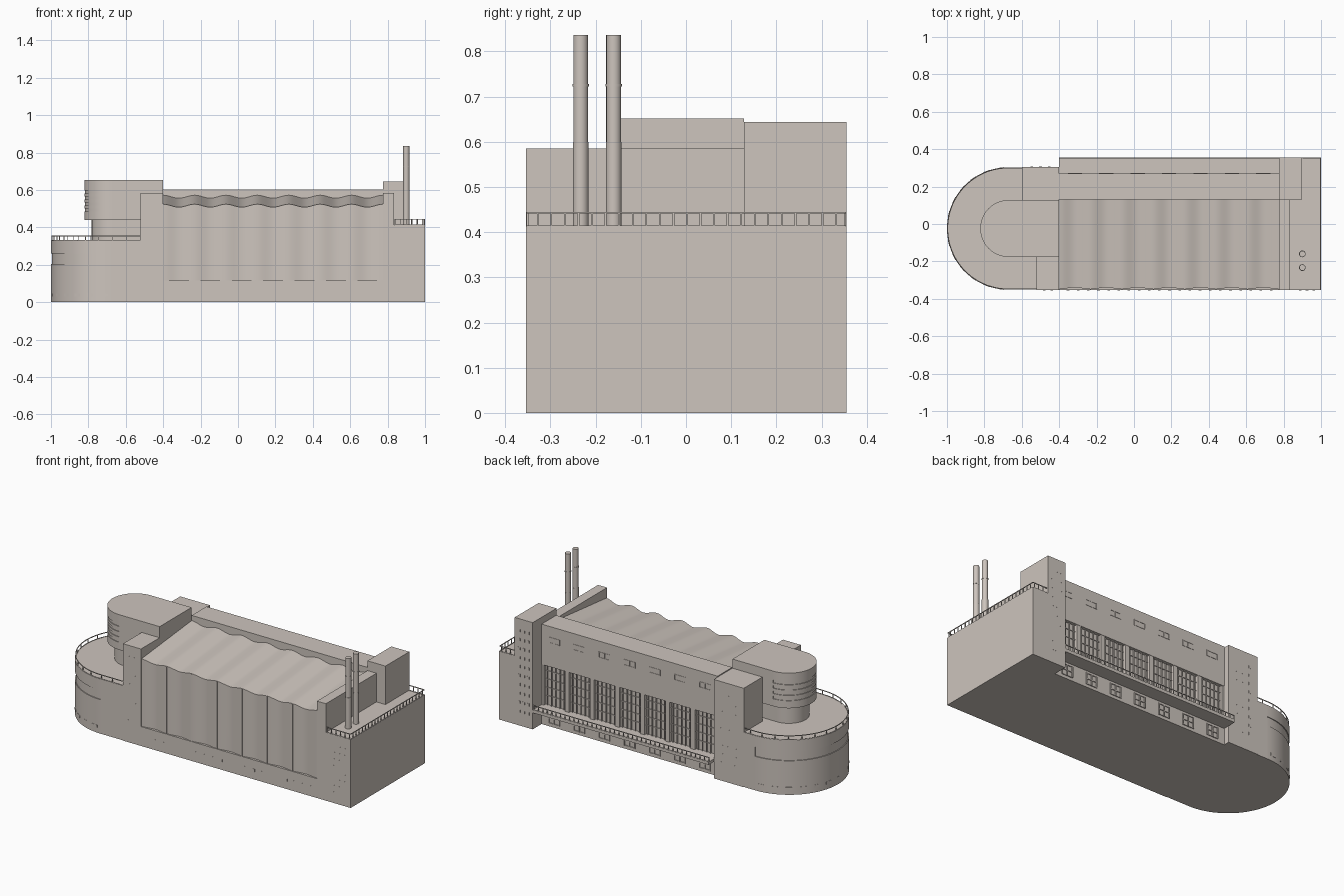
import bpy, bmesh, math
from mathutils import Vector

cube = bpy.data.objects.get("Cube")
if cube:
    bpy.data.objects.remove(cube, do_unlink=True)

stone = bpy.data.materials.new("warm_grey_stone")
stone.use_nodes = True
STONE = (0.61, 0.555, 0.51, 1)
stone.diffuse_color = STONE
stone.node_tree.nodes["Principled BSDF"].inputs["Base Color"].default_value = STONE
parts = []


def finish(name, bm):
    bmesh.ops.recalc_face_normals(bm, faces=bm.faces)
    mesh = bpy.data.meshes.new(name)
    bm.to_mesh(mesh)
    bm.free()
    mesh.materials.append(stone)
    ob = bpy.data.objects.new(name, mesh)
    bpy.context.collection.objects.link(ob)
    parts.append(ob)
    return ob


def add_box(bm, x, y, z):
    """Add a box given (min, max) on each axis."""
    made = bmesh.ops.create_cube(bm, size=1)["verts"]
    for v in made:
        v.co = Vector(((x[0] + x[1]) / 2 + v.co.x * (x[1] - x[0]),
                       (y[0] + y[1]) / 2 + v.co.y * (y[1] - y[0]),
                       (z[0] + z[1]) / 2 + v.co.z * (z[1] - z[0])))
    return made


def boxes(name, *specs):
    bm = bmesh.new()
    for s in specs:
        add_box(bm, *s)
    return finish(name, bm)


def raise_face(bm, corners, high):
    """Extrude a flat outline up to the given height."""
    face = bm.faces.new(corners)
    for v in bmesh.ops.extrude_face_region(bm, geom=[face])["geom"]:
        if isinstance(v, bmesh.types.BMVert):
            v.co.z = high


def half_discs(name, cx, cy, layers, steps=56):
    """Stack of half discs bulging to -x; each layer is (radius, low, high)."""
    bm = bmesh.new()
    for r, low, high in layers:
        angles = [math.pi / 2 + math.pi * i / steps for i in range(steps + 1)]
        raise_face(bm, [bm.verts.new((cx + r * math.cos(a), cy + r * math.sin(a), low))
                        for a in angles], high)
    return finish(name, bm)


def railing(name, path, low, high, gap, thick):
    """Posts along a path with a top rail and a bottom rail."""
    bm = bmesh.new()
    carry = 0.0
    for a, b in zip(path, path[1:]):
        a, b = Vector(a), Vector(b)
        d = b - a
        while carry <= d.length:
            p = a + d.normalized() * carry
            add_box(bm, (p.x - thick, p.x + thick), (p.y - thick, p.y + thick), (low, high))
            carry += gap
        carry -= d.length
        side = Vector((-d.y, d.x)).normalized() * thick
        for z in (low, high - 2 * thick):
            corners = [bm.verts.new((*q, z)) for q in (a - side, b - side, b + side, a + side)]
            raise_face(bm, corners, z + 2 * thick)
    return finish(name, bm)


FRONT, BACK, WALL = -0.354, 0.355, 0.27
HALL = (-0.4, 0.775)
BAYS = 7
BAY = (HALL[1] - HALL[0]) / BAYS

# Rounded west wing with a recessed window band
CX, CY, R = -0.673, -0.024, 0.327
half_discs("round_wing", CX, CY,
           [(R, 0, 0.205), (R - 0.005, 0.205, 0.26), (R, 0.26, 0.33)])
boxes("west_wing", ((CX, HALL[0]), (CY - R, CY + R), (0, 0.33)))

# Basement window plates around the round wing
bm = bmesh.new()
for i in range(13):
    a = math.pi / 2 + math.pi * (i + 0.5) / 13
    for v in add_box(bm, (R - 0.004, R + 0.001), (-0.018, 0.018), (0.03, 0.046)):
        x, y = v.co.x, v.co.y
        v.co.x = CX + x * math.cos(a) - y * math.sin(a)
        v.co.y = CY + x * math.sin(a) + y * math.cos(a)
finish("round_wing_windows", bm)

# Terrace railing following the rounded wing
rim = [(-0.52, CY - R + 0.004)]
for i in range(37):
    a = -math.pi / 2 - math.pi * i / 36
    rim.append((CX + (R - 0.004) * math.cos(a), CY + (R - 0.004) * math.sin(a)))
rim.append((-0.6, CY + R - 0.004))
railing("terrace_railing", rim, 0.328, 0.356, 0.075, 0.002)

# Overhanging rounded tower on a narrower stem
TX, TY, TR = -0.67, -0.024, 0.152
layers = [(TR, 0.44, 0.485)]
for i in range(4):
    z = 0.485 + i * 0.032
    layers += [(TR - 0.004, z, z + 0.016), (TR, z + 0.016, z + 0.032)]
layers.append((TR, 0.613, 0.652))
half_discs("tower_rounded_end", TX, TY, layers)
half_discs("tower_stem_end", TX, TY, [(0.112, 0.33, 0.44)])
boxes("tower_body", ((TX, HALL[0]), (TY - TR, TY + TR), (0.44, 0.652)),
      ((TX, HALL[0]), (TY - 0.112, TY + 0.112), (0.33, 0.44)))

# Stair blocks on each side of the tower
boxes("front_stair_block", ((-0.52, HALL[0]), (FRONT, TY - TR), (0, 0.585)))
boxes("back_stair_block", ((-0.6, HALL[0]), (TY + TR, 0.306), (0, 0.597)))

# East block, its two raised parts and roof railing
boxes("east_block", ((HALL[1], 1), (FRONT, BACK), (0, 0.412)))
boxes("east_parapet_wall", ((HALL[1], 0.835), (FRONT, 0.128), (0.41, 0.585)))
boxes("east_stair_tower", ((HALL[1], 0.895), (0.128, BACK), (0.41, 0.644)))
railing("east_railing", [(0.84, FRONT + 0.003), (0.997, FRONT + 0.003),
                         (0.997, BACK - 0.003), (0.9, BACK - 0.003)], 0.411, 0.445, 0.03, 0.002)

# Chimneys with a collar and a thicker foot
for label, y in (("front", -0.233), ("back", -0.16)):
    bm = bmesh.new()
    for r, low, high in ((0.0165, 0.41, 0.836), (0.018, 0.722, 0.728), (0.0175, 0.41, 0.6)):
        made = bmesh.ops.create_cone(bm, cap_ends=True, segments=20, radius1=r, radius2=r, depth=high - low)
        for v in made["verts"]:
            v.co += Vector((0.9, y, (low + high) / 2))
    finish(label + "_chimney", bm)

# Hall: plinth, core, wavy front facade and wavy sloping roof
boxes("front_plinth", (HALL, (FRONT, -0.3), (0, 0.117)))
boxes("hall_core", (HALL, (-0.325, 0.24), (0, 0.45)))
bm = bmesh.new()
rows = []
STEPS = BAYS * 12
for i in range(STEPS + 1):
    x = HALL[0] + (HALL[1] - HALL[0]) * i / STEPS
    w = math.cos(2 * math.pi * i / 12)
    y = FRONT + 0.010 - 0.005 * w
    rows.append([bm.verts.new(p) for p in ((x, y, 0.115), (x, y, 0.516 + 0.008 * w),
                                           (x, 0.13, 0.564 + 0.008 * w), (x, 0.13, 0.44))])
for a, b in zip(rows, rows[1:]):
    for k in range(3):
        bm.faces.new((a[k], b[k], b[k + 1], a[k + 1]))
finish("wavy_hall_shell", bm)

# Slim fins between the facade bays
boxes("facade_fins", *[((HALL[0] + BAY * i - 0.003, HALL[0] + BAY * i + 0.003),
                        (FRONT + 0.001, -0.33), (0.115, 0.522)) for i in range(1, BAYS)])

# Back aisle: recessed glazing under a solid upper wall, with piers
boxes("glazing_wall", (HALL, (0.2, WALL - 0.02), (0.105, 0.4)))
boxes("back_upper_wall", (HALL, (0.13, WALL), (0.36, 0.603)))
boxes("ground_floor_wall", (HALL, (0.2, WALL), (0, 0.11)))
piers, mullions, vents, doors = [], [], [], []
for i in range(BAYS + 1):
    x = HALL[0] + BAY * i
    piers.append(((max(x - 0.014, HALL[0]), min(x + 0.014, HALL[1])), (0.24, WALL - 0.002), (0.11, 0.365)))
for i in range(BAYS):
    left = HALL[0] + BAY * i
    mid = left + BAY / 2
    for k in range(1, 6):
        x = left + BAY * k / 6
        mullions.append(((x - 0.002, x + 0.002), (0.245, WALL - 0.012), (0.115, 0.362)))
    for z in (0.17, 0.22, 0.27, 0.32):
        mullions.append(((left, left + BAY), (0.245, WALL - 0.015), (z, z + 0.004)))
    # Frames around the small high windows
    for off in (-0.036, 0, 0.036):
        vents.append(((mid + off - 0.002, mid + off + 0.002), (WALL - 0.002, WALL + 0.002), (0.505, 0.537)))
    for z in (0.503, 0.535):
        vents.append(((mid - 0.038, mid + 0.038), (WALL - 0.002, WALL + 0.002), (z, z + 0.004)))
    # Ground floor window frames
    for off in (-0.035, 0, 0.035):
        doors.append(((mid + off - 0.003, mid + off + 0.003), (0.26, WALL + 0.006), (0.02, 0.085)))
    for z in (0.018, 0.05, 0.083):
        doors.append(((mid - 0.038, mid + 0.038), (0.26, WALL + 0.005), (z, z + 0.005)))
boxes("back_piers", *piers)
boxes("glazing_bars", *mullions)
boxes("high_window_frames", *vents)
boxes("ground_floor_frames", *doors)

# Balcony along the back with its railing
boxes("balcony", (HALL, (WALL - 0.03, BACK), (0.1, 0.117)))
railing("balcony_railing", [(HALL[0], BACK - 0.003), (HALL[1], BACK - 0.003)], 0.116, 0.145, 0.03, 0.002)


# Grids of small window plates on the plain walls
def window_grid(name, x0, x1, nx, z0, z1, nz, y):
    specs = []
    for i in range(nx):
        for k in range(nz):
            x = x0 + (x1 - x0) * (i + 0.5) / nx
            z = z0 + (z1 - z0) * (k + 0.5) / nz
            specs.append(((x - 0.007, x + 0.007), (y - 0.0005, y + 0.0005), (z - 0.008, z + 0.008)))
    return boxes(name, *specs)


window_grid("plinth_windows", -0.38, 0.76, 21, 0.04, 0.07, 1, FRONT)
window_grid("east_front_windows", 0.87, 0.98, 3, 0.04, 0.36, 8, FRONT)
window_grid("front_stair_windows", -0.5, -0.42, 2, 0.1, 0.54, 8, FRONT)
window_grid("back_stair_windows", -0.57, -0.43, 3, 0.08, 0.54, 9, 0.306)
window_grid("east_stair_windows", 0.79, 0.88, 3, 0.06, 0.6, 10, BACK)

# Smooth the curved walls while keeping hard edges
for ob in bpy.context.selected_objects:
    ob.select_set(False)
for ob in parts:
    ob.select_set(True)
bpy.context.view_layer.objects.active = parts[0]
bpy.ops.object.shade_smooth_by_angle(angle=math.radians(30))
